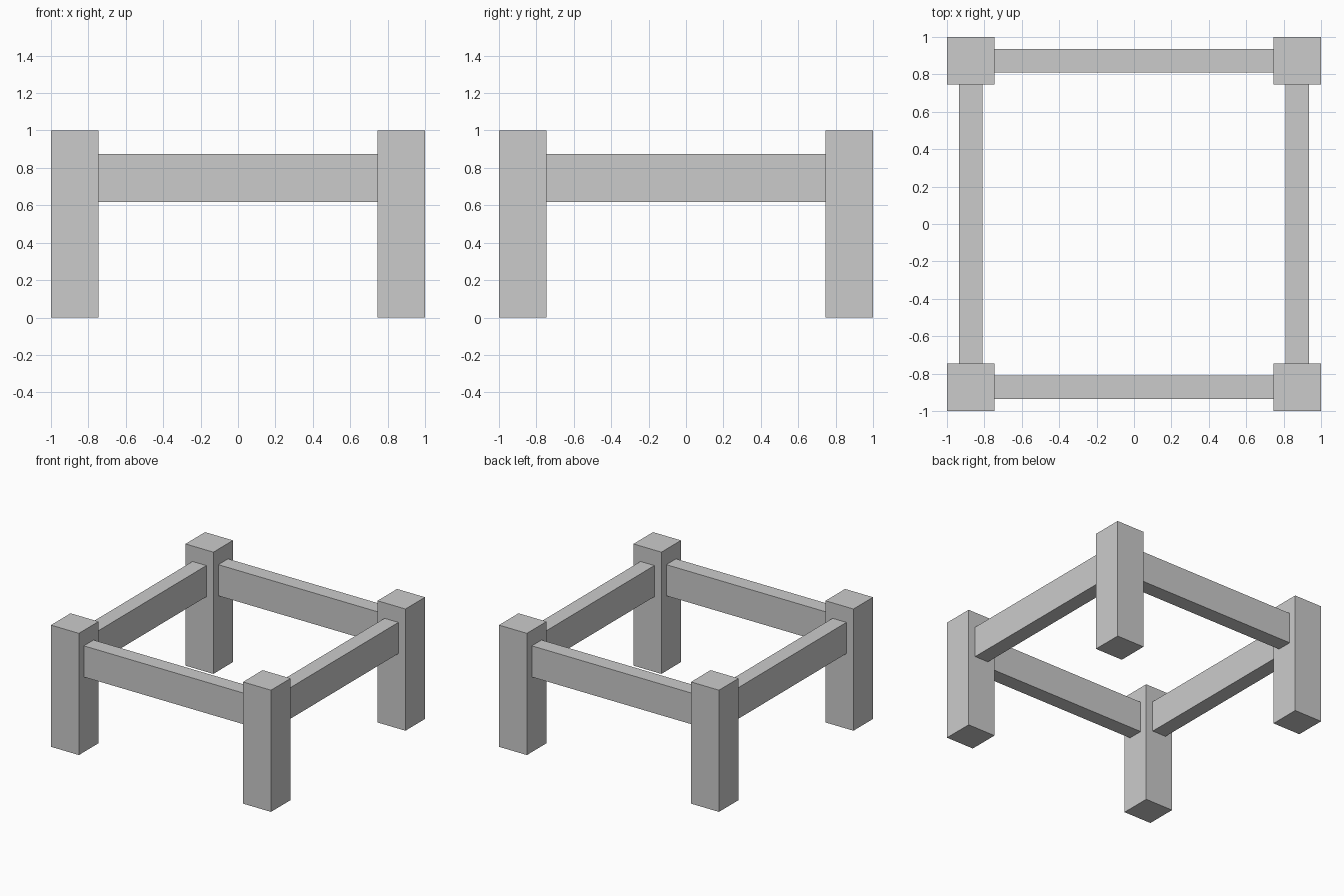
import bpy

if "Cube" in bpy.data.objects:
    bpy.data.objects.remove(bpy.data.objects["Cube"])

POST = 0.254          # post thickness
C = 1 - POST / 2      # post and rail centre offset
SPAN = 2 - 2 * POST   # clear distance between posts
RAIL_W, RAIL_H, RAIL_Z = 0.126, 0.256, 0.745


def box(name, size, location):
    bpy.ops.mesh.primitive_cube_add(size=1, location=location)
    ob = bpy.context.object
    ob.name = name
    ob.scale = size
    bpy.ops.object.transform_apply(location=False, rotation=False, scale=True)
    return ob


# Corner legs
for y, depth in ((-C, "front"), (C, "back")):
    for x, side in ((-C, "left"), (C, "right")):
        box(f"{depth}_{side}_leg", (POST, POST, 1), (x, y, 0.5))

# Rails between the legs
for s, depth, side in ((-1, "front", "left"), (1, "back", "right")):
    box(f"{depth}_rail", (SPAN, RAIL_W, RAIL_H), (0, s * C, RAIL_Z))
    box(f"{side}_rail", (RAIL_W, SPAN, RAIL_H), (s * C, 0, RAIL_Z))
